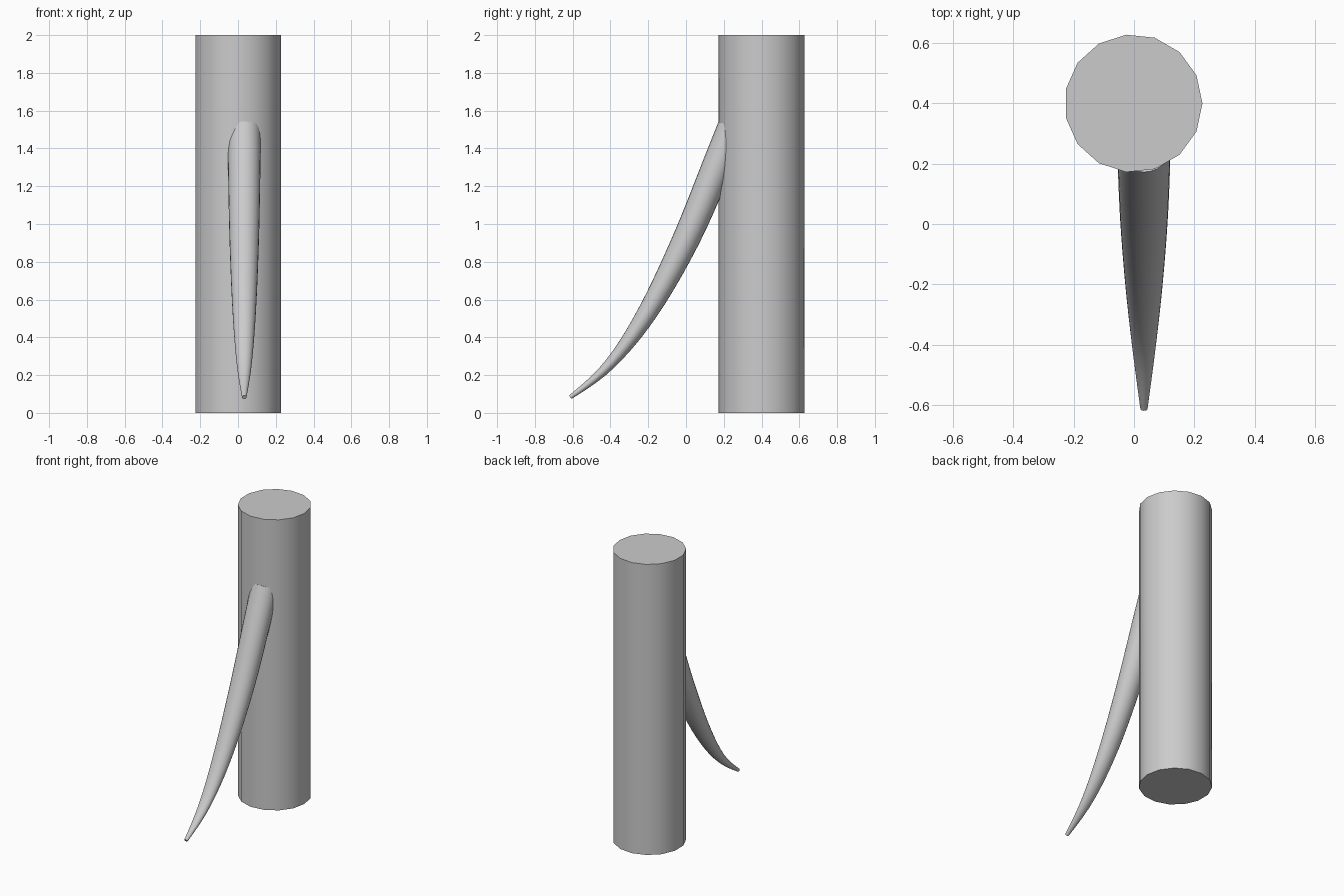
import bpy, bmesh, math
from mathutils import Vector, geometry

if "Cube" in bpy.data.objects:
    bpy.data.objects.remove(bpy.data.objects["Cube"])

# Pillar: 15-sided post
bpy.ops.mesh.primitive_cylinder_add(vertices=15, radius=0.229, depth=2, location=(-0.002, 0.4, 1))
pillar = bpy.context.object
pillar.name = "pillar"
pillar.rotation_euler.z = math.radians(-90)  # puts a corner on +x
pillar.data.transform(pillar.rotation_euler.to_matrix().to_4x4())
pillar.rotation_euler.z = 0
bpy.ops.object.shade_smooth_by_angle(angle=math.radians(35))

# Curved tapered horn: y, z, half width, half thickness
stations = [(-0.613, 0.083, 0.012, 0.011), (-0.4, 0.262, 0.040, 0.030),
            (-0.2, 0.538, 0.062, 0.053), (0.0, 0.918, 0.078, 0.072),
            (0.17, 1.318, 0.086, 0.081), (0.25, 1.51, 0.087, 0.084)]
CX, SIDES, STEPS = 0.033, 24, 5


def catmull(a, b, c, d, t):
    return 0.5 * (2 * b + (c - a) * t + (2 * a - 5 * b + 4 * c - d) * t * t
                  + (3 * b - a - 3 * c + d) * t ** 3)


pts = [Vector(s) for s in stations]
first = 2 * pts[0] - pts[1] + Vector((0, 0.05, 0, 0))
pts = [first] + pts + [2 * pts[-1] - pts[-2]]
path = [catmull(*pts[i:i + 4], k / STEPS) for i in range(len(pts) - 3) for k in range(STEPS)]
path.append(pts[-2])

bm = bmesh.new()
rings = []
for i, p in enumerate(path):
    d = path[min(i + 1, len(path) - 1)] - path[max(i - 1, 0)]
    tangent = Vector((0, d[0], d[1])).normalized()
    normal = Vector((0, -tangent.z, tangent.y))
    centre = Vector((CX, p[0], p[1]))
    angles = [2 * math.pi * k / SIDES for k in range(SIDES)]
    rings.append([bm.verts.new(centre + Vector((p[2] * math.cos(a), 0, 0))
                               + normal * p[3] * math.sin(a)) for a in angles])
for r0, r1 in zip(rings, rings[1:]):
    for k in range(SIDES):
        n = (k + 1) % SIDES
        bm.faces.new((r0[k], r0[n], r1[n], r1[k]))
bm.faces.new(rings[0])
bm.faces.new(rings[-1])
bmesh.ops.recalc_face_normals(bm, faces=bm.faces)
mesh = bpy.data.meshes.new("curved_horn")
bm.to_mesh(mesh)
bm.free()
horn = bpy.data.objects.new("curved_horn", mesh)
bpy.context.collection.objects.link(horn)
bpy.ops.object.select_all(action='DESELECT')
horn.select_set(True)
bpy.context.view_layer.objects.active = horn
bpy.ops.object.shade_smooth_by_angle(angle=math.radians(40))
